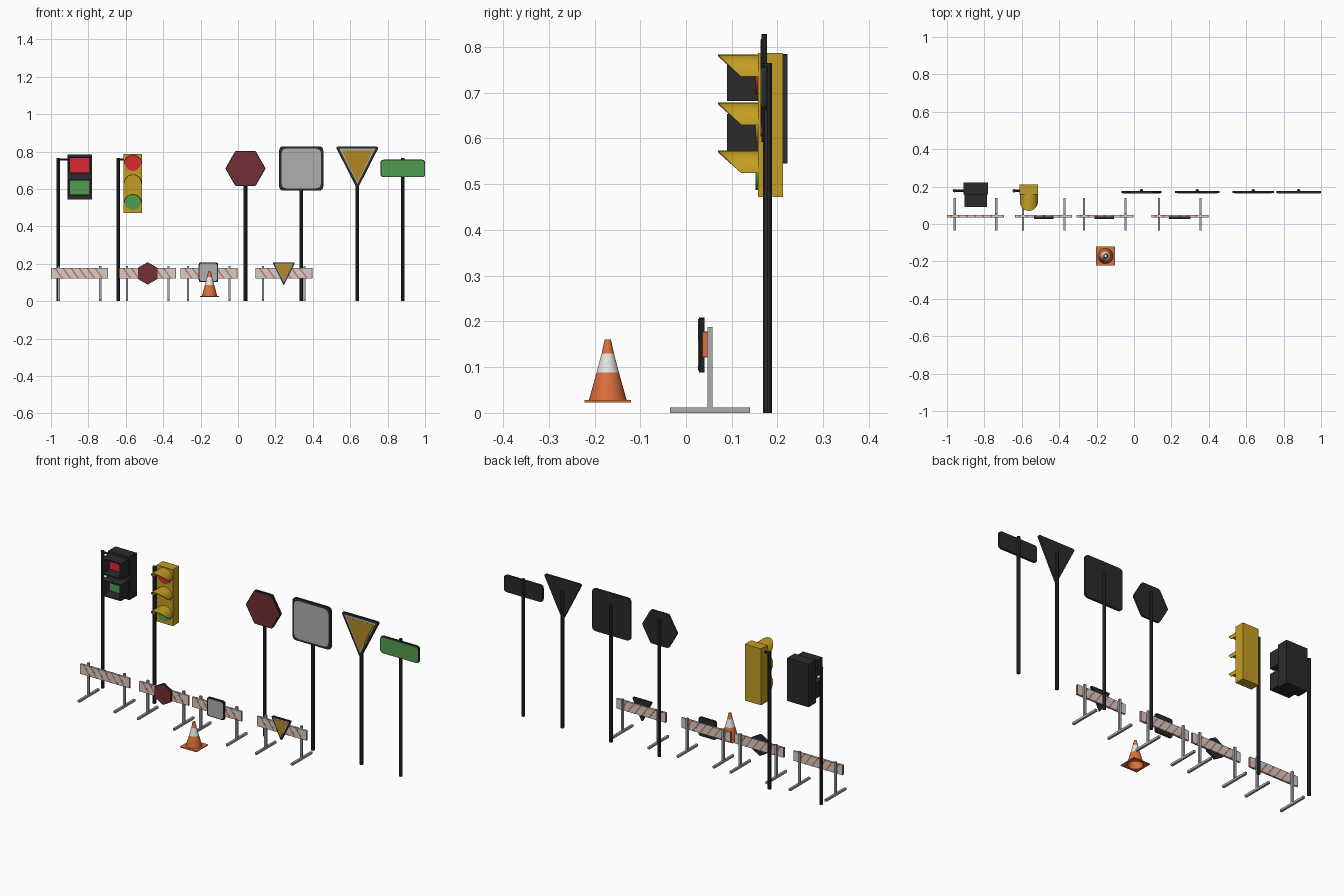
import bpy, bmesh, math
from mathutils import Vector

if "Cube" in bpy.data.objects:
    bpy.data.objects.remove(bpy.data.objects["Cube"])


def mat(name, r, g, b):
    m = bpy.data.materials.new(name)
    m.diffuse_color = (r, g, b, 1)
    m.use_nodes = True
    m.node_tree.nodes["Principled BSDF"].inputs["Base Color"].default_value = m.diffuse_color
    return m


BLACK = mat("black", 0.024, 0.024, 0.026)
HOUSING = mat("housing_yellow", 0.55, 0.34, 0.016)
AMBER = mat("sign_yellow", 0.46, 0.25, 0.017)
RED = mat("signal_red", 0.72, 0.02, 0.032)
GREEN = mat("green", 0.08, 0.34, 0.075)
MAROON = mat("dark_red", 0.17, 0.028, 0.034)
GREY = mat("grey", 0.43, 0.43, 0.43)
BOARD = mat("board_white", 0.64, 0.62, 0.62)
WHITE = mat("white", 0.8, 0.79, 0.79)
ORANGE = mat("orange", 0.73, 0.165, 0.045)


def finish(name, bm, *mats):
    bmesh.ops.recalc_face_normals(bm, faces=bm.faces)
    me = bpy.data.meshes.new(name)
    bm.to_mesh(me)
    bm.free()
    for m in mats:
        me.materials.append(m)
    ob = bpy.data.objects.new(name, me)
    bpy.context.collection.objects.link(ob)
    return ob


def smooth(ob, angle=40):
    bpy.ops.object.select_all(action='DESELECT')
    ob.select_set(True)
    bpy.context.view_layer.objects.active = ob
    bpy.ops.object.shade_smooth_by_angle(angle=math.radians(angle))


def plate(name, pts, y0, y1, m):
    """Extrude an x-z outline from y0 to y1."""
    bm = bmesh.new()
    f = bm.faces.new([bm.verts.new((x, y0, z)) for x, z in pts])
    ext = bmesh.ops.extrude_face_region(bm, geom=[f])["geom"]
    for v in ext:
        if isinstance(v, bmesh.types.BMVert):
            v.co.y = y1
    return finish(name, bm, m)


def rect(x0, x1, z0, z1):
    return [(x0, z0), (x1, z0), (x1, z1), (x0, z1)]


def box(name, x0, x1, y0, y1, z0, z1, m):
    return plate(name, rect(x0, x1, z0, z1), y0, y1, m)


def ngon(cx, cz, r, n, start=0):
    return [(cx + r * math.cos(start + 2 * math.pi * i / n),
             cz + r * math.sin(start + 2 * math.pi * i / n)) for i in range(n)]


def rounded(pts, r, n=4):
    """Round every corner of an outline."""
    out = []
    for i, p in enumerate(pts):
        p = Vector(p)
        a = p + (Vector(pts[i - 1]) - p).normalized() * r
        b = p + (Vector(pts[(i + 1) % len(pts)]) - p).normalized() * r
        for k in range(n + 1):
            t = k / n
            out.append(tuple(a * (1 - t) ** 2 + p * 2 * t * (1 - t) + b * t * t))
    return out


def tri(cx, top, w, h):
    return [(cx - w / 2, top), (cx, top - h), (cx + w / 2, top)]


def rod(name, p, q, r, m, n=8):
    p, q = Vector(p), Vector(q)
    bm = bmesh.new()
    bmesh.ops.create_cone(bm, cap_ends=True, segments=n, radius1=r, radius2=r, depth=(q - p).length)
    bmesh.ops.rotate(bm, verts=bm.verts, matrix=(q - p).to_track_quat('Z', 'Y').to_matrix())
    bmesh.ops.translate(bm, verts=bm.verts, vec=(p + q) / 2)
    return finish(name, bm, m)


# Sign plates: dark backing with a thin coloured face in front
def hex_sign(name, cx, cz, r, y, t, start):
    plate(name + "_back", rounded(ngon(cx, cz, r, 6, start), r * 0.06, 2), y, y + t, BLACK)
    plate(name + "_face", ngon(cx, cz, r * 0.94, 6, start), y - 0.002, y, MAROON)


def square_sign(name, cx, cz, h, y, t):
    plate(name + "_back", rounded(rect(cx - h, cx + h, cz - h, cz + h), h * 0.2), y, y + t, BLACK)
    g = h * 0.9
    plate(name + "_face", rounded(rect(cx - g, cx + g, cz - g, cz + g), h * 0.22, 2), y - 0.002, y, GREY)


def triangle_sign(name, cx, top, w, h, y, t):
    plate(name + "_back", rounded(tri(cx, top, w * 1.06, h * 1.05), w * 0.07, 3), y, y + t, BLACK)
    plate(name + "_border", tri(cx, top - h * 0.045, w * 0.88, h * 0.88), y - 0.001, y, GREY)
    plate(name + "_face", tri(cx, top - h * 0.095, w * 0.76, h * 0.79), y - 0.002, y, AMBER)


# Poles for the two signals and the four tall signs
PY = 0.178
for i, x in enumerate((-0.96, -0.64, 0.04, 0.338, 0.638, 0.88)):
    rod(f"pole_{i + 1}", (x, PY, 0), (x, PY, 0.765), 0.0095, BLACK)

# Tall signs
hex_sign("tall_hexagon_sign", 0.04, 0.71, 0.108, 0.165, 0.012, 0)
square_sign("tall_square_sign", 0.338, 0.71, 0.118, 0.165, 0.012)
triangle_sign("tall_triangle_sign", 0.638, 0.827, 0.22, 0.218, 0.165, 0.012)
plate("street_sign_back", rounded(rect(0.762, 1.0, 0.663, 0.757), 0.018), 0.165, 0.177, BLACK)
plate("street_sign_face", rounded(rect(0.766, 0.996, 0.667, 0.753), 0.016), 0.163, 0.165, GREEN)

# Pedestrian signal: housing, arm, two square hoods and lenses
box("walk_signal_housing", -0.912, -0.78, 0.157, 0.222, 0.545, 0.785, BLACK)
rod("walk_signal_arm", (-0.968, PY, 0.758), (-0.9, PY, 0.758), 0.006, BLACK)
for name, z, m in (("stop", 0.727, RED), ("walk", 0.608, GREEN)):
    x0, x1, z0, z1, w = -0.906, -0.786, z - 0.045, z + 0.045, 0.009
    box(name + "_hood_left", x0, x0 + w, 0.09, 0.157, z0, z1, BLACK)
    box(name + "_hood_right", x1 - w, x1, 0.09, 0.157, z0, z1, BLACK)
    box(name + "_hood_top", x0 + w, x1 - w, 0.09, 0.157, z1 - 0.007, z1, BLACK)
    box(name + "_hood_bottom", x0 + w, x1 - w, 0.09, 0.157, z0, z0 + 0.007, BLACK)
    box(name + "_lens", x0 + w, x1 - w, 0.15, 0.157, z0 + 0.007, z1 - 0.007, m)

# Traffic light: housing, arm, three round lenses under slanted half-round hoods
box("traffic_light_housing", -0.612, -0.512, 0.157, 0.212, 0.472, 0.787, HOUSING)
rod("traffic_light_arm", (-0.648, PY, 0.758), (-0.6, PY, 0.758), 0.006, BLACK)
for name, z, m in (("red", 0.735, RED), ("amber", 0.63, HOUSING), ("green", 0.525, GREEN)):
    plate(name + "_light_lens", ngon(-0.562, z + 0.004, 0.042, 24), 0.152, 0.158, m)
    bm = bmesh.new()
    rows = []
    for i in range(17):
        c, s = math.cos(math.pi * i / 16), math.sin(math.pi * i / 16)
        rows.append([[bm.verts.new((-0.562 + r * c, y, z + r * s))
                      for y in (0.157, 0.12 - 0.05 * s)] for r in (0.0485, 0.0445)])
    for (a, b), (c, d) in zip(rows, rows[1:]):
        for q in ((a[0], a[1], c[1], c[0]), (b[0], d[0], d[1], b[1]),
                  (a[1], b[1], d[1], c[1]), (a[0], c[0], d[0], b[0])):
            bm.faces.new(q)
    for o, n in (rows[0], rows[-1]):
        bm.faces.new((o[0], n[0], n[1], o[1]))
    smooth(finish(name + "_light_hood", bm, HOUSING))

# Barricades: striped board on two posts with long feet
for k, cx in enumerate((-0.848, -0.483, -0.156, 0.245)):
    n = f"barricade_{k + 1}"
    L, z0, z1 = 0.152, 0.122, 0.177
    box(n + "_board", cx - L + 0.003, cx + L - 0.003, 0.036, 0.047, z0, z1, BOARD)
    for s in (-1, 1):
        px = cx + s * 0.111
        xs = sorted((cx + s * L, cx + s * (L - 0.003)))
        box(n + "_board_end", *xs, 0.036, 0.047, z0, z1, ORANGE)
        box(n + "_post", px - 0.006, px + 0.006, 0.047, 0.058, 0.01, 0.188, GREY)
        box(n + "_foot", px - 0.006, px + 0.006, -0.035, 0.14, 0, 0.012, GREY)
    for i in range(6):
        x, w, lean = cx - 0.135 + i * 0.043, 0.009, 0.04
        plate(n + "_stripe", [(x + lean, z0 - 0.0005), (x + lean + w, z0 - 0.0005),
                              (x + w, z1 + 0.0005), (x, z1 + 0.0005)], 0.0355, 0.0475, ORANGE)

# Small signs hung on the barricades
hex_sign("small_hexagon_sign", -0.483, 0.149, 0.06, 0.028, 0.012, math.pi / 2)
square_sign("small_square_sign", -0.158, 0.155, 0.052, 0.028, 0.012)
triangle_sign("small_triangle_sign", 0.245, 0.207, 0.114, 0.117, 0.028, 0.012)

# Traffic cone: hollow body with a white band, on a square base with a round hole
CX, CY, N = -0.152, -0.171, 32
profile = [(0.041, 0.023), (0.041, 0.029), (0.0245, 0.088), (0.0135, 0.13), (0.007, 0.16),
           (0.005, 0.16), (0.0115, 0.13), (0.0225, 0.088), (0.038, 0.028), (0.038, 0.023)]
bm = bmesh.new()
rings = [[bm.verts.new((CX + r * math.cos(2 * math.pi * i / N), CY + r * math.sin(2 * math.pi * i / N), z))
          for i in range(N)] for r, z in profile]
for j, ring in enumerate(rings):
    nxt = rings[(j + 1) % len(rings)]
    for i in range(N):
        f = bm.faces.new((ring[i], ring[(i + 1) % N], nxt[(i + 1) % N], nxt[i]))
        f.material_index = 1 if j == 2 else 0
smooth(finish("cone_body", bm, ORANGE, WHITE))

bm = bmesh.new()
loops = []
for z in (0.023, 0.028):
    for square in (False, True):
        loop = []
        for i in range(N):
            c, s = math.cos(2 * math.pi * i / N), math.sin(2 * math.pi * i / N)
            r = 0.051 / max(abs(c), abs(s)) if square else 0.039
            loop.append(bm.verts.new((CX + r * c, CY + r * s, z)))
        loops.append(loop)
for a, b in ((0, 1), (1, 3), (3, 2), (2, 0)):
    for i in range(N):
        j = (i + 1) % N
        bm.faces.new((loops[a][i], loops[a][j], loops[b][j], loops[b][i]))
finish("cone_base", bm, ORANGE)
